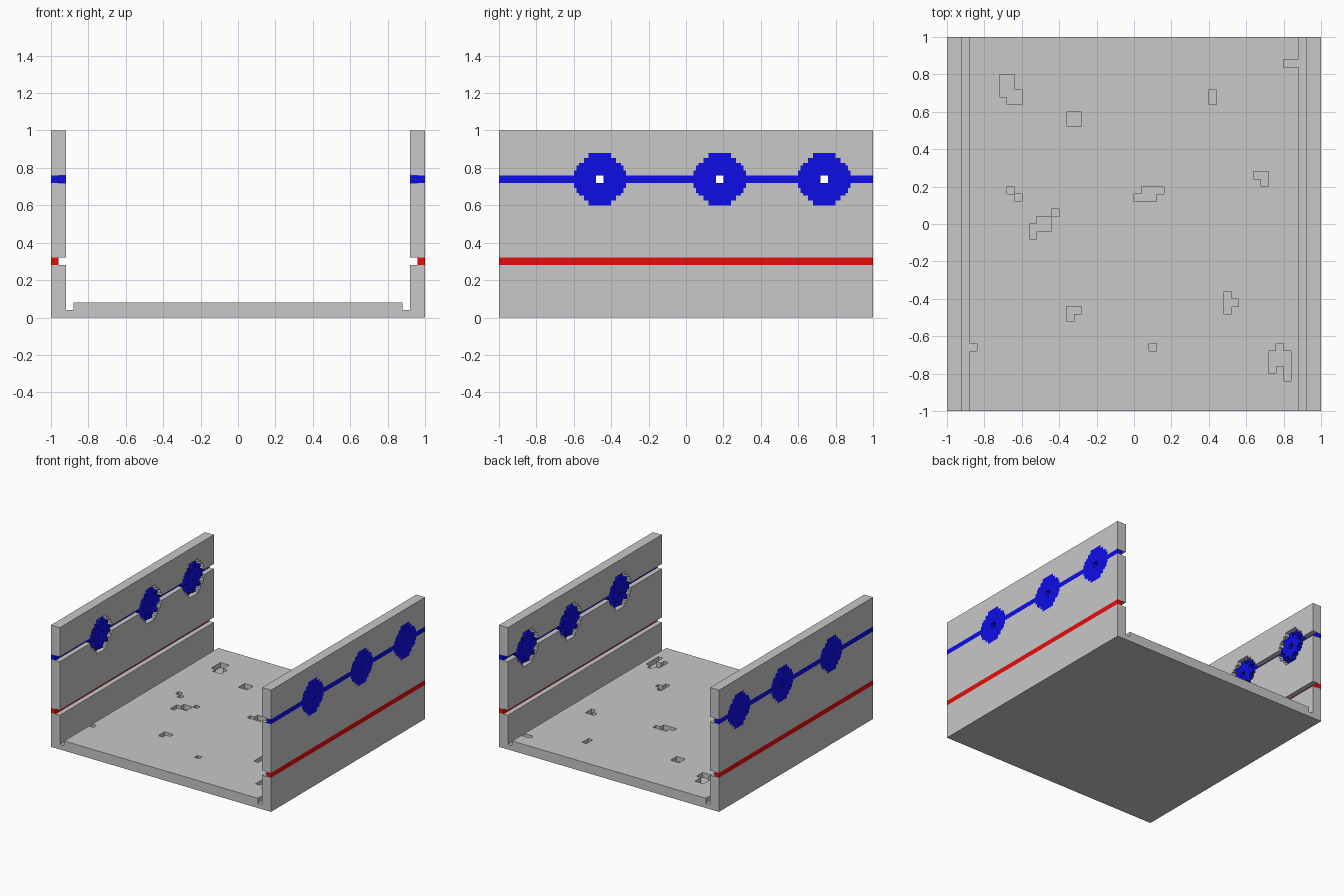
import bpy, bmesh, math

if "Cube" in bpy.data.objects:
    bpy.data.objects.remove(bpy.data.objects["Cube"])


def material(name, rgb):
    m = bpy.data.materials.new(name)
    m.diffuse_color = (*rgb, 1)
    m.use_nodes = True
    m.node_tree.nodes["Principled BSDF"].inputs["Base Color"].default_value = m.diffuse_color
    return m


GREY = material("light grey", (0.58, 0.58, 0.58))
BLUE = material("blue", (0.004, 0.004, 0.8))
RED = material("red", (0.8, 0.004, 0.004))


def block_part(name, cells, occupied, origin, size, mat, mirror=False):
    """Skin a set of grid cells, joining exposed faces into strips along y."""
    bm = bmesh.new()
    for a in range(3):
        b, c = (a + 1) % 3, (a + 2) % 3
        for s in (-1, 1):
            step = [0, 0, 0]
            step[a] = s
            shown = {p for p in cells
                     if (p[0] + step[0], p[1] + step[1], p[2] + step[2]) not in occupied}
            for i, j, k in sorted(shown):
                end = j + 1
                if a != 1:
                    if (i, j - 1, k) in shown:
                        continue
                    while (i, end, k) in shown:
                        end += 1
                lo, hi = (i, j, k), (i + 1, end, k + 1)
                verts = []
                for ub, uc in ((0, 0), (1, 0), (1, 1), (0, 1)):
                    q = [0, 0, 0]
                    q[a] = hi[a] if s > 0 else lo[a]
                    q[b] = hi[b] if ub else lo[b]
                    q[c] = hi[c] if uc else lo[c]
                    verts.append(bm.verts.new([origin[n] + q[n] * size[n] for n in range(3)]))
                bm.faces.new(verts if s > 0 else verts[::-1])
    bmesh.ops.remove_doubles(bm, verts=bm.verts[:], dist=0.0005)
    me = bpy.data.meshes.new(name)
    bm.to_mesh(me)
    bm.free()
    me.materials.append(mat)
    ob = bpy.data.objects.new(name, me)
    bpy.context.collection.objects.link(ob)
    if mirror:
        ob.modifiers.new("mirror", 'MIRROR').use_mirror_merge = False
    return ob


# Floor slab with side gutters and scattered square pits (x0, x1, y0, y1)
U = 0.04
PITS = [(-.72, -.64, .68, .80), (-.68, -.60, .64, .72), (-.36, -.28, .52, .60),
        (.40, .44, .64, .72), (.80, .88, .84, .88), (.64, .72, .24, .28),
        (.68, .72, .20, .24), (-.68, -.64, .16, .20), (-.64, -.60, .12, .16),
        (.04, .16, .16, .20), (0, .12, .12, .16), (-.44, -.40, .04, .08),
        (-.52, -.44, -.04, .04), (-.56, -.52, -.08, 0), (-.36, -.28, -.48, -.44),
        (-.36, -.32, -.52, -.48), (.48, .52, -.48, -.36), (.52, .56, -.44, -.40),
        (-.88, -.84, -.68, -.64), (.08, .12, -.68, -.64), (.76, .80, -.76, -.64),
        (.72, .76, -.80, -.68), (.80, .84, -.84, -.68)]
floor = {(i, j, 0) for i in range(2, 48) for j in range(50)}
floor |= {(i, j, 1) for i in range(3, 47) for j in range(50)}
for pit in PITS:
    x0, x1, y0, y1 = (round((v + 1) / U) for v in pit)
    floor -= {(i, j, 1) for i in range(x0, x1) for j in range(y0, y1)}
beside = {(i, j, 0) for i in (1, 48) for j in range(50)}
block_part("floor", floor, floor | beside, (-1, -1, 0), (U, U, U), GREY)

# Side walls: an inner layer (0) and an outer layer (1) of fine cells
F = U / 3
HALF_WIDTHS = [11, 11, 10, 10, 9, 9, 8, 6, 6, 4, 4]
ROD_ROWS, RED_ROWS = range(54, 57), range(21, 24)
GEAR_ROW, GEAR_COLUMNS = 55, (40, 88, 130)


def is_inner_tooth(y, z):
    wave = math.cos(8 * math.atan2(z, y))
    return math.hypot(y, z) <= (8.6 if wave > 0 else 6.6)


rod = {(j, k) for j in range(150) for k in ROD_ROWS}
stripe = {(j, k) for j in range(150) for k in RED_ROWS}
gear, small, holes = set(), set(), set()
for col in GEAR_COLUMNS:
    for z in range(-10, 11):
        w = HALF_WIDTHS[abs(z)]
        for y in range(-w, w + 1):
            p = (col + y, GEAR_ROW + z)
            gear.add(p)
            if abs(y) <= 1 and abs(z) <= 1:
                holes.add(p)
            if is_inner_tooth(y, z):
                small.add(p)

recess = rod | gear | stripe
blue = {(1, *p) for p in (rod | gear) - holes} | {(0, *p) for p in small - holes}
red = {(1, *p) for p in stripe}
grey = {(i, j, k) for i in (0, 1) for j in range(150) for k in range(75)
        if (j, k) not in recess}
base = {(-1, j, k) for j in range(150) for k in range(3)}
solid = blue | red | grey | base
for name, cells, mat in (("side_walls", grey, GREY), ("gear_trains", blue, BLUE),
                         ("side_stripes", red, RED)):
    block_part(name, cells, solid, (0.92, -1, 0), (U, F, F), mat, mirror=True)
